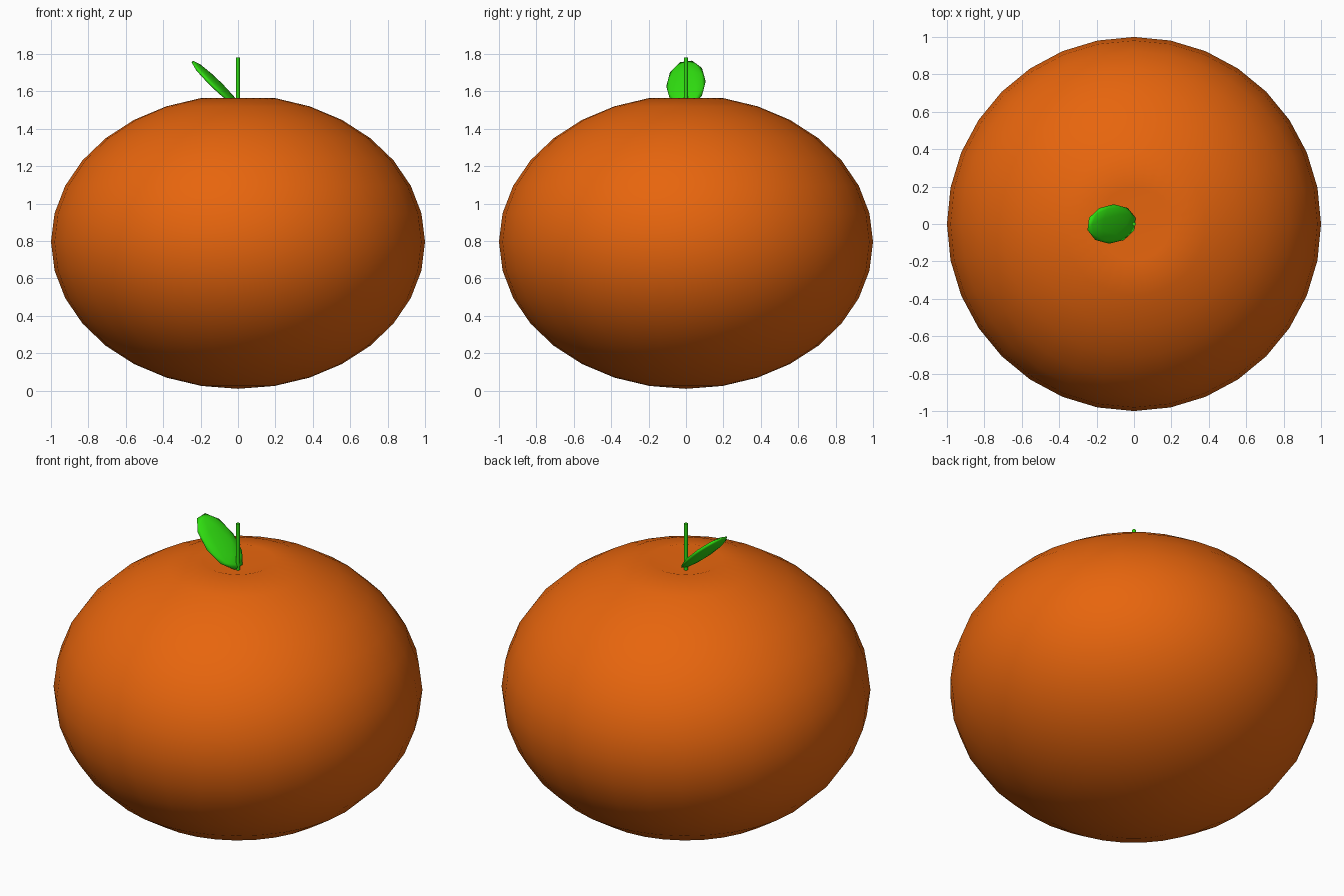
import bpy
from math import radians
from mathutils import Matrix, Vector

if "Cube" in bpy.data.objects:
    bpy.data.objects.remove(bpy.data.objects["Cube"])


def material(name, color):
    m = bpy.data.materials.new(name)
    m.diffuse_color = (*color, 1)
    m.use_nodes = True
    m.node_tree.nodes["Principled BSDF"].inputs["Base Color"].default_value = m.diffuse_color
    return m


orange = material("orange_peel", (0.8, 0.13, 0.004))
green = material("leaf_green", (0.028, 0.72, 0.005))


def finish(name, mat):
    ob = bpy.context.object
    ob.name = name
    ob.data.materials.append(mat)
    return ob


# Fruit: squashed sphere with the top pole pushed in as a dimple
bpy.ops.mesh.primitive_uv_sphere_add(segments=32, ring_count=16, radius=1)
fruit = finish("fruit", orange)
for v in fruit.data.vertices:
    pole = v.co.z > 0.999
    v.co.z = 1.5 if pole else 0.795 + 0.785 * v.co.z
bpy.ops.object.shade_smooth()

# Stem: thin upright stick in the dimple
bpy.ops.mesh.primitive_cylinder_add(vertices=12, radius=0.01, depth=0.3, location=(0, 0, 1.63))
stem = finish("stem", green)
bpy.ops.object.shade_smooth_by_angle(angle=radians(40))

# Leaf: flattened ball leaning out to the left, rolled slightly about its length
bpy.ops.mesh.primitive_ico_sphere_add(subdivisions=2, radius=1)
leaf = finish("leaf", green)
leaf.data.transform(
    Matrix.Translation(Vector((-0.12, 0, 1.64)))
    @ Matrix.Rotation(radians(44), 4, 'Y')
    @ Matrix.Rotation(radians(10), 4, 'X')
    @ Matrix.Diagonal((0.182, 0.107, 0.02, 1)))
bpy.ops.object.shade_smooth()
